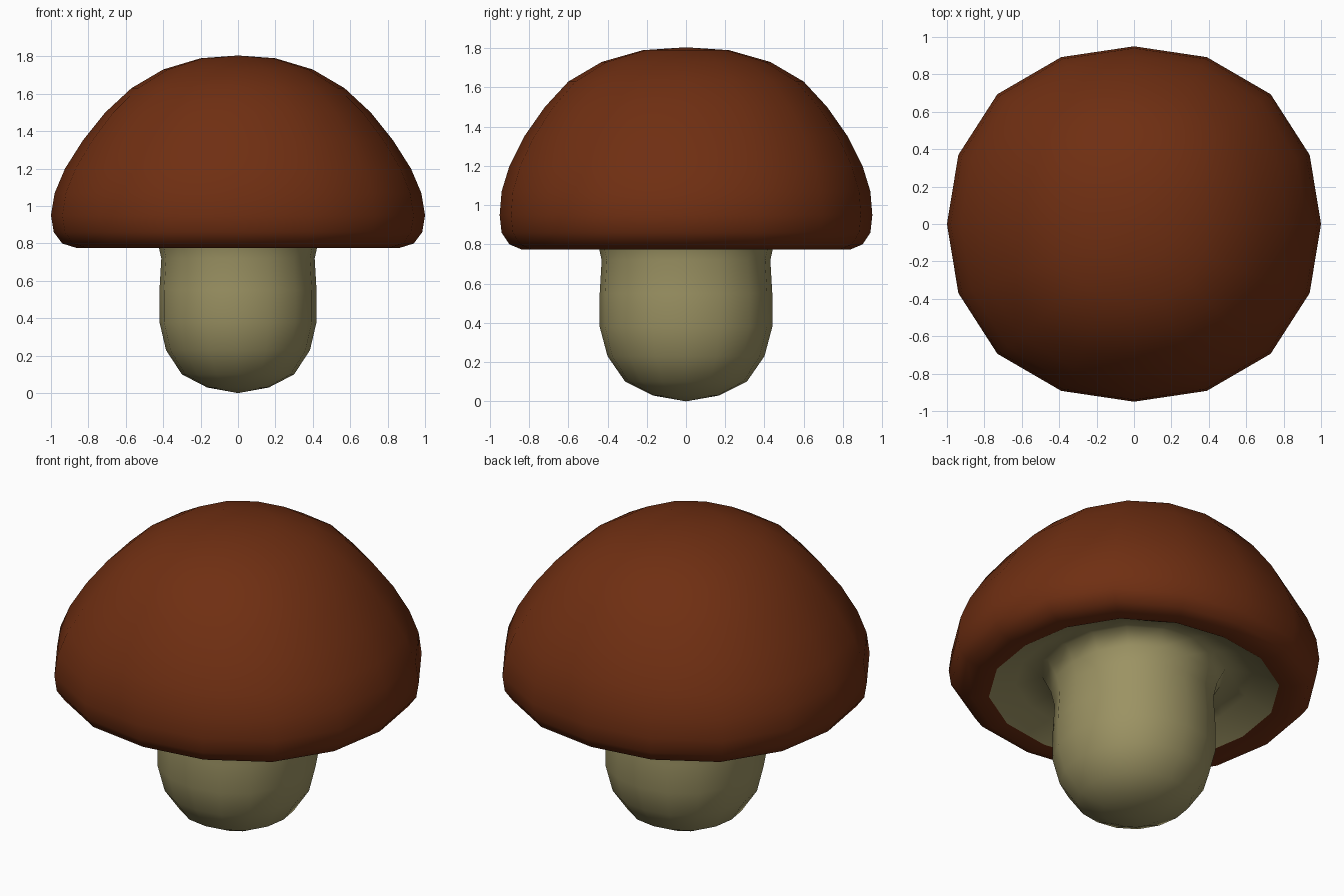
import bpy, bmesh, math

if "Cube" in bpy.data.objects:
    bpy.data.objects.remove(bpy.data.objects["Cube"])

SIDES = 16


def material(name, color):
    m = bpy.data.materials.new(name)
    m.diffuse_color = (*color, 1)
    m.use_nodes = True
    m.node_tree.nodes["Principled BSDF"].inputs["Base Color"].default_value = m.diffuse_color
    return m


def lathe(name, profile, mat, bulge):
    """Spin (x radius, y radius, z) points, listed from top to bottom."""
    bm = bmesh.new()
    rings = []
    for rx, ry, z in profile:
        if rx == 0:
            rings.append([bm.verts.new((0, 0, z))] * SIDES)
            continue
        ring = []
        for i in range(SIDES):
            a = 2 * math.pi * i / SIDES
            k = 1 + bulge * math.sin(2 * a) ** 2
            ring.append(bm.verts.new((rx * k * math.cos(a), ry * k * math.sin(a), z)))
        rings.append(ring)
    for up, low in zip(rings, rings[1:]):
        for i in range(SIDES):
            j = (i + 1) % SIDES
            corners = dict.fromkeys((low[i], low[j], up[j], up[i]))
            bm.faces.new(list(corners)).smooth = True
    me = bpy.data.meshes.new(name)
    bm.to_mesh(me)
    bm.free()
    me.materials.append(mat)
    ob = bpy.data.objects.new(name, me)
    bpy.context.collection.objects.link(ob)
    return ob


brown = material("cap_brown", (0.16, 0.028, 0.006))
cream = material("stem_cream", (0.33, 0.29, 0.125))

# Domed cap with rounded rim turning under
lathe("cap", [
    (0, 0, 1.805), (0.20, 0.22, 1.79), (0.40, 0.43, 1.73), (0.57, 0.60, 1.63),
    (0.71, 0.72, 1.50), (0.83, 0.825, 1.35), (0.925, 0.90, 1.20),
    (0.98, 0.94, 1.07), (1.0, 0.95, 0.95), (0.985, 0.94, 0.86),
    (0.94, 0.90, 0.80), (0.86, 0.84, 0.775), (0.77, 0.76, 0.785)], brown, 0.033)

# Hollow underside of the cap flowing into the stem
lathe("stem", [
    (0.77, 0.76, 0.785), (0.62, 0.63, 0.86), (0.48, 0.49, 0.90),
    (0.43, 0.45, 0.81), (0.41, 0.43, 0.72), (0.42, 0.44, 0.55),
    (0.42, 0.44, 0.38), (0.385, 0.40, 0.23), (0.30, 0.31, 0.10),
    (0.165, 0.17, 0.03), (0, 0, 0.0)], cream, 0.033)
